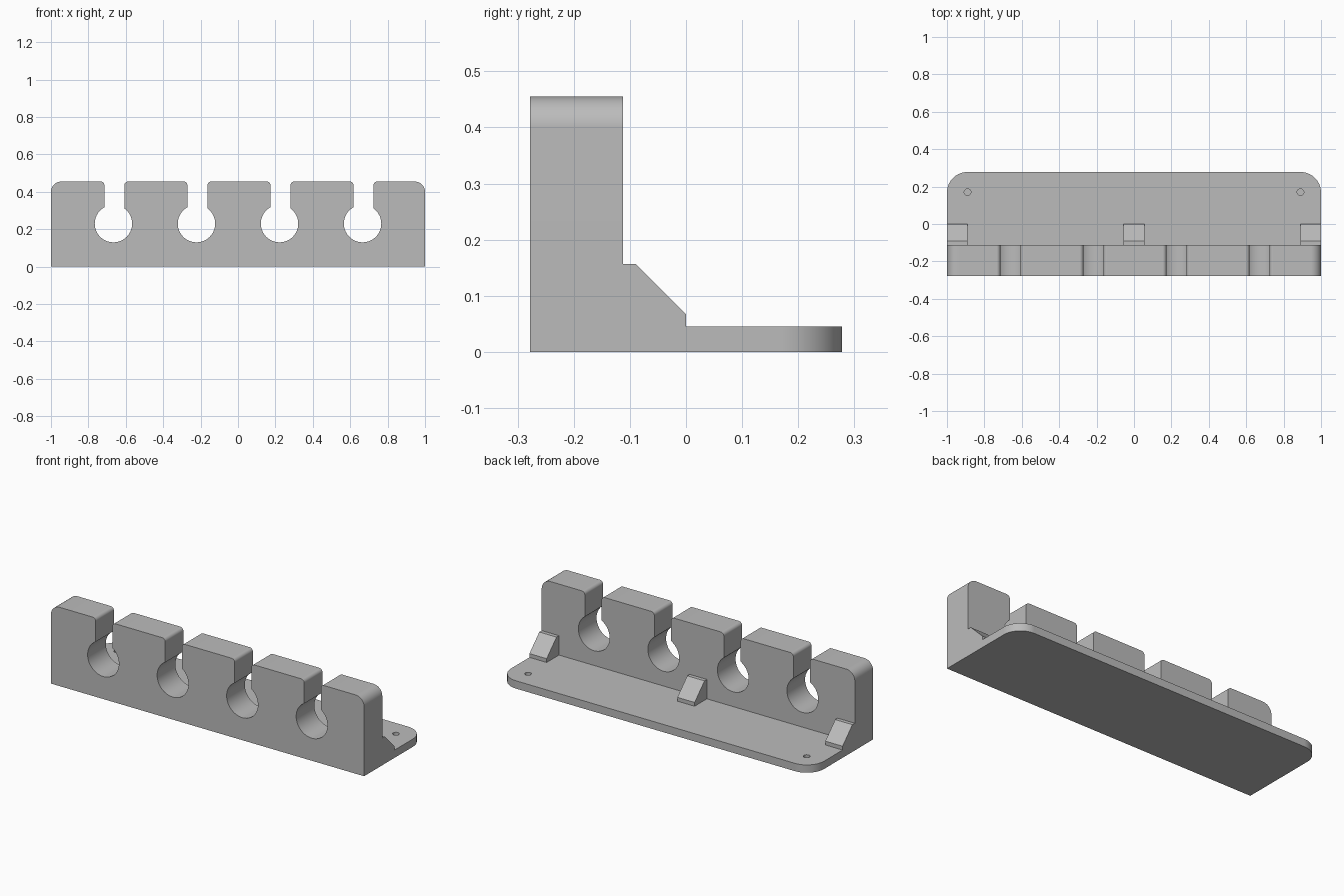
import bpy
import bmesh
from math import acos, cos, sin, radians, degrees
from mathutils import Vector

cube = bpy.data.objects.get("Cube")
if cube:
    bpy.data.objects.remove(cube, do_unlink=True)

grey = bpy.data.materials.new("plain grey")
grey.use_nodes = True
colour = (0.5, 0.5, 0.5, 1)
grey.diffuse_color = colour
grey.node_tree.nodes["Principled BSDF"].inputs["Base Color"].default_value = colour

# Main dimensions
FRONT, WALL_BACK, BACK = -0.278, -0.112, 0.278
TOP, PLATE = 0.455, 0.045


def arc(cx, cy, r, start, end, steps=12):
    """Points along an arc, angles in degrees."""
    angles = [radians(start + (end - start) * i / steps) for i in range(steps + 1)]
    return [(cx + r * cos(a), cy + r * sin(a)) for a in angles]


def extrude(name, points, to_3d, offset):
    """Solid made by sweeping a flat outline along an offset."""
    bm = bmesh.new()
    face = bm.faces.new([bm.verts.new(to_3d(u, v)) for u, v in points])
    swept = bmesh.ops.extrude_face_region(bm, geom=[face], use_keep_orig=True)
    moved = [g for g in swept["geom"] if isinstance(g, bmesh.types.BMVert)]
    bmesh.ops.translate(bm, verts=moved, vec=Vector(offset))
    bmesh.ops.recalc_face_normals(bm, faces=bm.faces)
    mesh = bpy.data.meshes.new(name)
    bm.to_mesh(mesh)
    bm.free()
    mesh.materials.append(grey)
    obj = bpy.data.objects.new(name, mesh)
    bpy.context.collection.objects.link(obj)
    return obj


def select(obj):
    bpy.ops.object.select_all(action="DESELECT")
    obj.select_set(True)
    bpy.context.view_layer.objects.active = obj


def smooth(obj):
    select(obj)
    bpy.ops.object.shade_smooth_by_angle(angle=radians(30))
    mod = obj.modifiers.new("flat_face_normals", "WEIGHTED_NORMAL")
    mod.keep_sharp = True


# Upright wall with four keyhole slots
HOLE_Z, HOLE_R, HALF_SLOT, LIP, CORNER = 0.23, 0.1, 0.0535, 0.02, 0.055
outline = [(-1, 0)] + arc(-1 + CORNER, TOP - CORNER, CORNER, 180, 90)
for i in range(4):
    x = (i - 1.5) * 0.444
    left, right = x + 0.005 - HALF_SLOT, x + 0.005 + HALF_SLOT
    a_left = degrees(acos((left - x) / HOLE_R))
    a_right = degrees(acos((right - x) / HOLE_R))
    outline += arc(left - LIP, TOP - LIP, LIP, 90, 0, 8)
    outline += arc(x, HOLE_Z, HOLE_R, a_left, 360 + a_right, 48)
    outline += arc(right + LIP, TOP - LIP, LIP, 180, 90, 8)
outline += arc(1 - CORNER, TOP - CORNER, CORNER, 90, 0) + [(1, 0)]
wall = extrude("slotted_wall", outline, lambda u, v: (u, FRONT, v),
               (0, WALL_BACK - FRONT, 0))
smooth(wall)

# Base plate with rounded rear corners
R = 0.11
outline = [(-1, WALL_BACK), (1, WALL_BACK)]
outline += arc(1 - R, BACK - R, R, 0, 90, 16) + arc(R - 1, BACK - R, R, 90, 180, 16)
plate = extrude("base_plate", outline, lambda u, v: (u, v, 0), (0, 0, PLATE))

# Blind screw holes in the plate
for x in (-0.89, 0.89):
    circle = arc(x, 0.17, 0.018, 0, 360, 24)[:-1]
    cutter = extrude("hole_cutter", circle, lambda u, v: (u, v, 0.01), (0, 0, 0.1))
    cutter.hide_render = True
    mod = plate.modifiers.new("screw_hole", "BOOLEAN")
    mod.operation = "DIFFERENCE"
    mod.solver = "EXACT"
    mod.object = cutter
    select(plate)
    bpy.ops.object.modifier_apply(modifier=mod.name)
    bpy.data.objects.remove(cutter, do_unlink=True)
smooth(plate)

# Three sloping braces behind the wall
profile = [(WALL_BACK, PLATE), (WALL_BACK, 0.157), (-0.09, 0.157), (0, 0.067), (0, PLATE)]
WIDTH = 0.11
for name, x in (("right", -1), ("middle", -WIDTH / 2), ("left", 1 - WIDTH)):
    extrude(name + "_brace", profile, lambda u, v: (x, u, v), (WIDTH, 0, 0))
